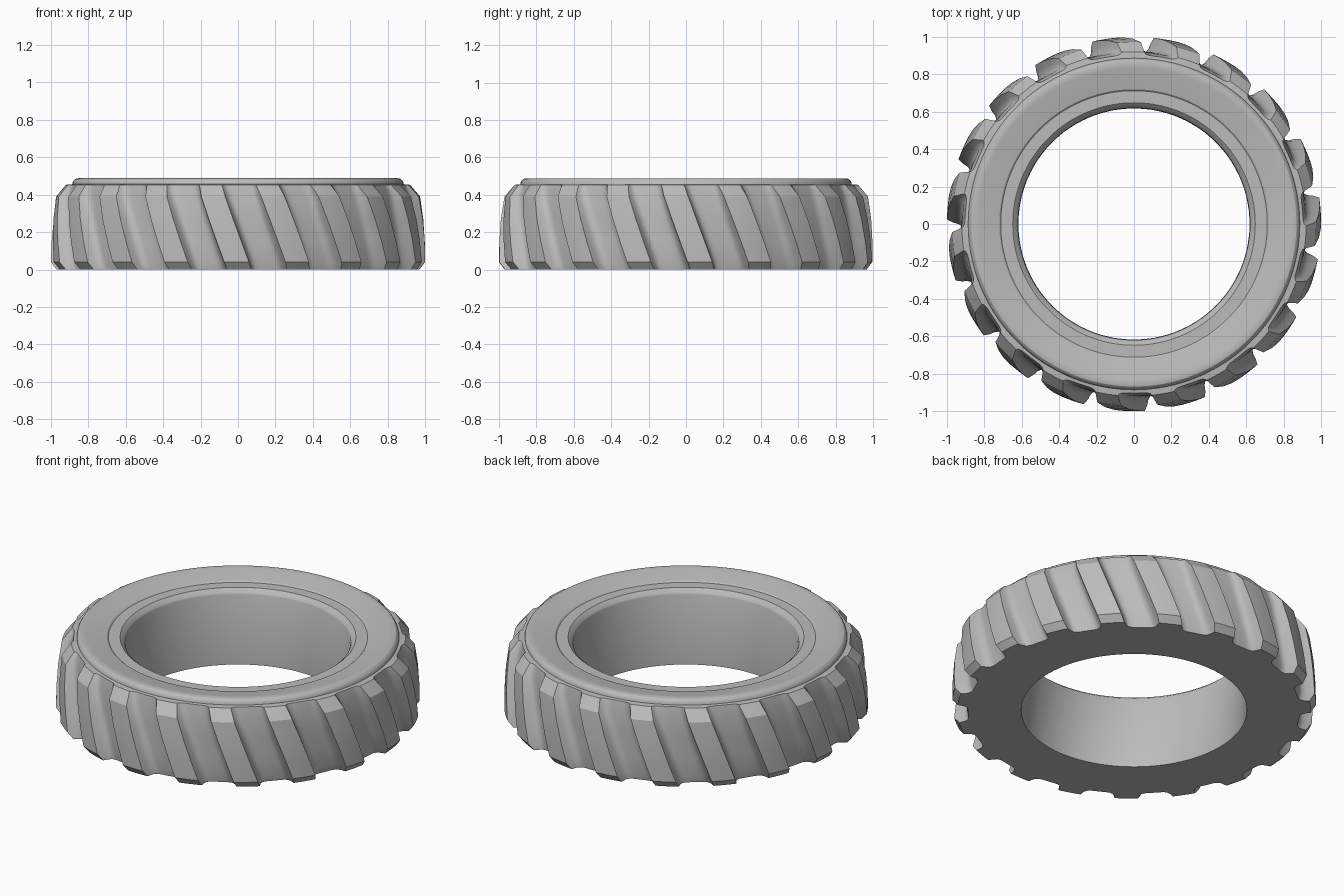
import bpy, bmesh, math

cube = bpy.data.objects.get("Cube")
if cube:
    bpy.data.objects.remove(cube, do_unlink=True)

LUGS = 19
PITCH = math.tau / LUGS
TWIST = 0.37          # slant of the lugs, radians per unit of height

# One lug and its groove: (fraction of pitch, height of lug)
half = [(0.1, 1), (0.2, 1), (0.225, 0.5), (0.26, 0.2), (0.31, 0.05), (0.38, 0)]
section = [(-u, h) for u, h in reversed(half)] + [(0, 1)] + half + [(0.5, 0)]

# Rings around the tyre: (groove radius, lug radius, height)
tread = [(0.912, 0.97, 0.0), (0.92, 1.0, 0.04), (0.922, 0.998, 0.15),
         (0.921, 0.99, 0.27), (0.917, 0.973, 0.39), (0.903, 0.92, 0.453)]
# Smooth shoulder, dished sidewall, rim lip and bore: (radius, height)
sidewall = [(0.886, 0.456), (0.884, 0.467), (0.878, 0.477), (0.868, 0.485),
            (0.852, 0.488), (0.835, 0.486), (0.72, 0.462), (0.712, 0.455),
            (0.648, 0.455), (0.625, 0.435), (0.62, 0.425), (0.62, 0.0)]
rings = tread + [(r, r, z) for r, z in sidewall]

rubber = bpy.data.materials.new("grey_rubber")
rubber.use_nodes = True
grey = (0.5, 0.5, 0.5, 1)
rubber.diffuse_color = grey
rubber.node_tree.nodes["Principled BSDF"].inputs["Base Color"].default_value = grey

# Loft the rings into one closed skin
bm = bmesh.new()
loops = []
for groove, lug, z in rings:
    loop = []
    for i in range(LUGS):
        for u, h in section:
            a = -math.pi / 2 + (i + u) * PITCH - TWIST * (min(z, 0.455) - 0.02)
            r = groove + (lug - groove) * h
            loop.append(bm.verts.new((r * math.cos(a), r * math.sin(a), z)))
    loops.append(loop)

count = len(loops[0])
for k, low in enumerate(loops):
    high = loops[(k + 1) % len(loops)]
    for i in range(count):
        j = (i + 1) % count
        bm.faces.new((low[i], low[j], high[j], high[i]))
bmesh.ops.recalc_face_normals(bm, faces=bm.faces)

mesh = bpy.data.meshes.new("tyre")
bm.to_mesh(mesh)
bm.free()
mesh.materials.append(rubber)
tyre = bpy.data.objects.new("tyre", mesh)
bpy.context.collection.objects.link(tyre)

# Smooth curves, crisp lug edges
bpy.ops.object.select_all(action='DESELECT')
tyre.select_set(True)
bpy.context.view_layer.objects.active = tyre
bpy.ops.object.shade_smooth_by_angle(angle=math.radians(28))
